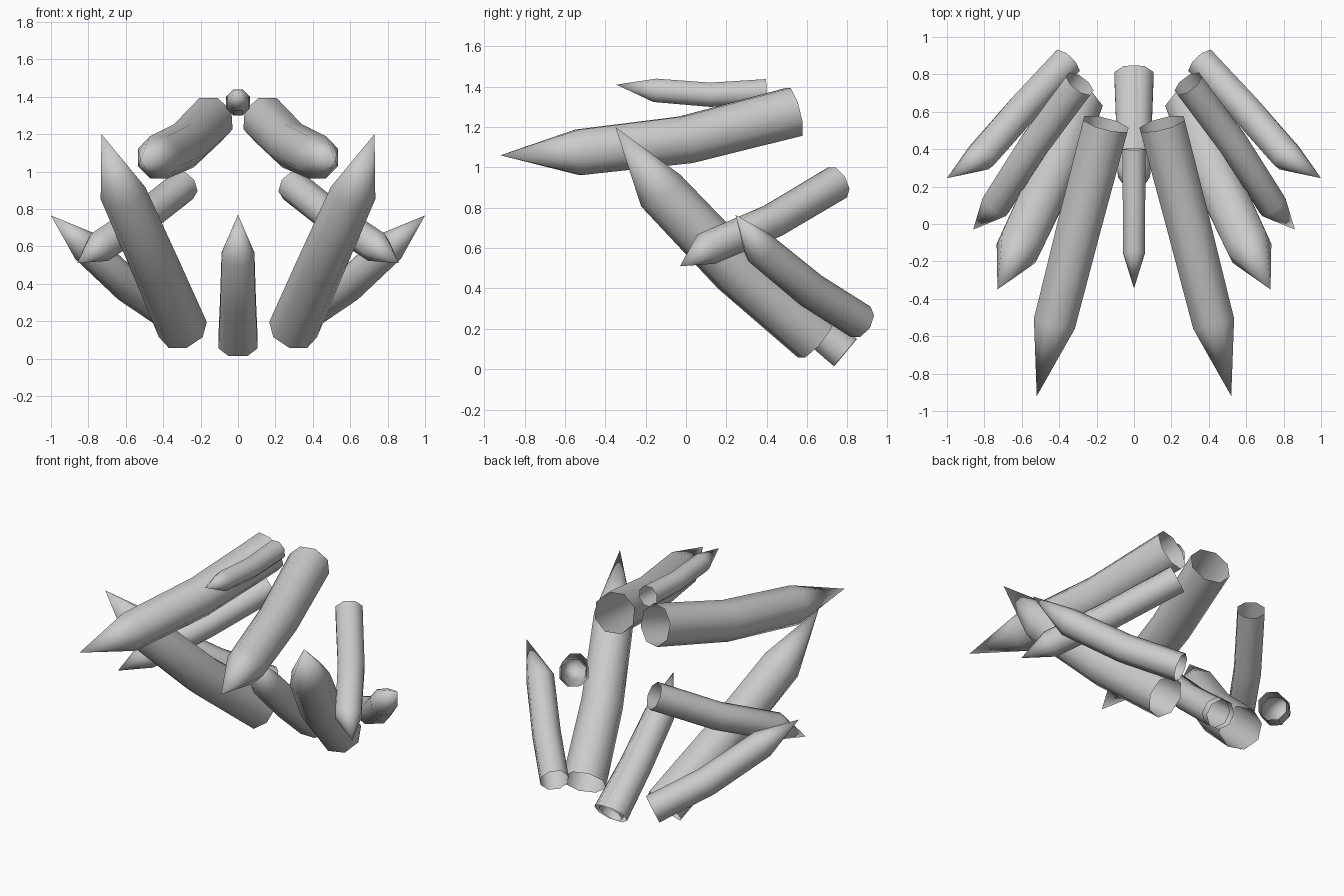
import bpy, bmesh
from math import cos, sin, pi
from mathutils import Vector

if "Cube" in bpy.data.objects:
    bpy.data.objects.remove(bpy.data.objects["Cube"])

SIDES = 8


def spike(name, path, radii, mirror=True):
    """Open-based tapering tube along three ring centres, closing in a point."""
    pts = [Vector(p) for p in path]
    bm = bmesh.new()
    rings = []
    for i, r in enumerate(radii):
        # ring lies square to the local direction of the path
        d = pts[i + 1] - pts[i]
        if i > 0:
            d = d.normalized() + (pts[i] - pts[i - 1]).normalized()
        d.normalize()
        u = d.cross(Vector((0, 0, 1))).normalized()
        v = u.cross(d)
        rings.append([bm.verts.new(pts[i] + r * (u * cos(a) + v * sin(a)))
                      for a in ((k + 0.5) * 2 * pi / SIDES for k in range(SIDES))])
    tip = bm.verts.new(pts[-1])
    for k in range(SIDES):
        n = (k + 1) % SIDES
        for a, b in zip(rings, rings[1:]):
            bm.faces.new((a[k], a[n], b[n], b[k]))
        bm.faces.new((rings[-1][k], rings[-1][n], tip))
    bmesh.ops.recalc_face_normals(bm, faces=bm.faces)
    for f in bm.faces:
        f.smooth = True
    me = bpy.data.meshes.new(name)
    bm.to_mesh(me)
    bm.free()
    ob = bpy.data.objects.new(name, me)
    bpy.context.collection.objects.link(ob)
    if mirror:
        m = ob.modifiers.new("Mirror", 'MIRROR')
        m.use_axis = (True, False, False)
        m.use_mirror_merge = False
    return ob


# large upper pair
spike("upper_large_spikes",
      [(0.15, 0.535, 1.275), (0.29, 0.0, 1.137), (0.425, -0.53, 1.075), (0.52, -0.92, 1.06)],
      [0.132, 0.127, 0.122])
# large lower pair
spike("lower_large_spikes",
      [(0.295, 0.645, 0.155), (0.44, 0.25, 0.49), (0.615, -0.125, 0.885), (0.73, -0.35, 1.20)],
      [0.135, 0.13, 0.125])
# slim outer pair, pointing down
spike("outer_upper_spikes",
      [(0.29, 0.75, 0.925), (0.53, 0.43, 0.735), (0.74, 0.10, 0.595), (0.86, -0.03, 0.51)],
      [0.088, 0.087, 0.085])
# slim outer pair, pointing up
spike("outer_lower_spikes",
      [(0.36, 0.865, 0.235), (0.59, 0.62, 0.39), (0.815, 0.365, 0.60), (1.0, 0.245, 0.765)],
      [0.09, 0.09, 0.087])
# bottom centre, two overlapping halves
spike("bottom_centre_spike",
      [(0.017, 0.79, 0.082), (0.012, 0.53, 0.30), (0.006, 0.28, 0.545), (0.0, 0.13, 0.77)],
      [0.095, 0.09, 0.088])
# small single spike on top
spike("top_centre_spike",
      [(0, 0.40, 1.375), (0, 0.12, 1.36), (0, -0.155, 1.382), (0, -0.345, 1.41)],
      [0.068, 0.065, 0.063], mirror=False)
